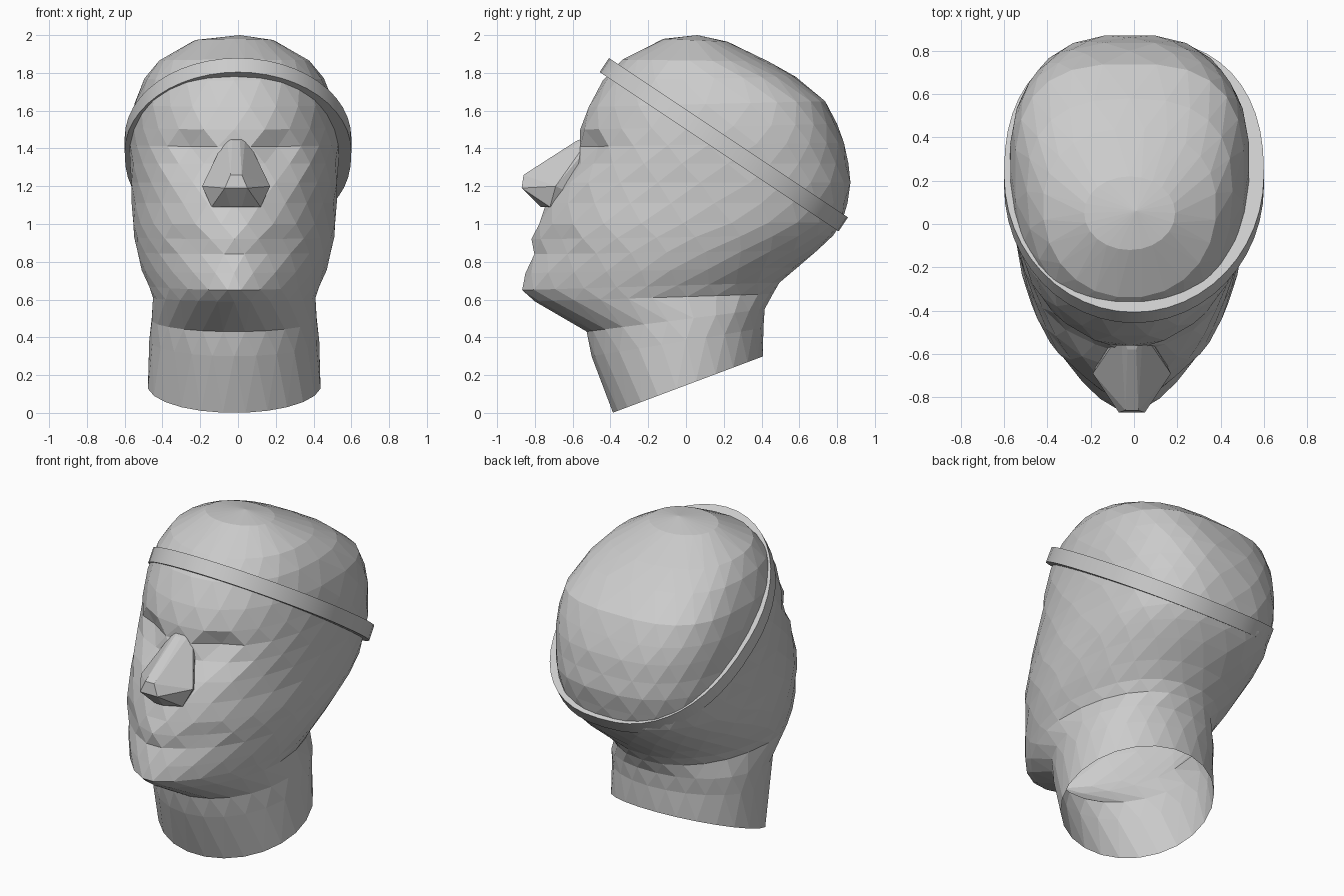
import bpy, bmesh
from math import sin, cos, pi, exp, copysign
from mathutils import Vector

if "Cube" in bpy.data.objects:
    bpy.data.objects.remove(bpy.data.objects["Cube"])

SHIFT = -0.02   # the head sits slightly left of centre


def power(v, p):
    return copysign(abs(v) ** (2 / p), v)


def finish(bm, name):
    bmesh.ops.recalc_face_normals(bm, faces=bm.faces)
    me = bpy.data.meshes.new(name)
    bm.to_mesh(me)
    bm.free()
    ob = bpy.data.objects.new(name, me)
    bpy.context.collection.objects.link(ob)
    return ob


def skin(bm, a, b):
    n = len(a)
    for i in range(n):
        bm.faces.new((a[i], a[(i + 1) % n], b[(i + 1) % n], b[i]))


# Head and neck: tilted rings, open at the bottom of the neck
# front y, front z, back y, back z, half width, widest y, front power, back power
RINGS = [
    (-.39, .00, .41, .30, .460, .00, 2.0, 2.0),
    (-.50, .30, .41, .45, .450, .00, 2.0, 2.0),
    (-.53, .43, .42, .55, .440, -.03, 2.0, 2.2),
    (-.80, .59, .46, .63, .430, -.18, 1.7, 2.2),
    (-.875, .65, .50, .69, .455, -.15, 1.6, 2.2),
    (-.85, .74, .59, .77, .490, -.08, 1.7, 2.2),
    (-.81, .84, .70, .86, .515, -.02, 1.8, 2.3),
    (-.81, .92, .78, .94, .530, .05, 1.9, 2.4),
    (-.78, 1.00, .83, 1.01, .538, .10, 2.0, 2.5),
    (-.74, 1.11, .855, 1.11, .543, .15, 2.0, 2.6),
    (-.67, 1.22, .875, 1.22, .548, .20, 2.1, 2.6),
    (-.61, 1.32, .86, 1.32, .552, .22, 2.2, 2.6),
    (-.58, 1.41, .84, 1.43, .555, .25, 2.2, 2.6),
    (-.56, 1.50, .80, 1.53, .550, .25, 2.2, 2.7),
    (-.52, 1.62, .74, 1.65, .530, .22, 2.2, 2.8),
    (-.44, 1.76, .58, 1.78, .475, .15, 2.2, 2.6),
    (-.34, 1.87, .44, 1.86, .400, .08, 2.1, 2.3),
    (-.12, 1.98, .22, 1.965, .21, .05, 2.0, 2.0),
]
# Face features mirrored left and right: x, z, x radius, z radius, push in y
FEATURES = [
    (.22, 1.38, .11, .08, .07),    # eye sockets
    (.20, 1.52, .12, .05, -.01),   # brows
    (.33, 1.22, .10, .10, -.02),   # cheekbones
    (.21, .91, .07, .06, .05),     # mouth corners
    (.04, .95, .08, .05, -.015),   # lips
]
N = 24
bm = bmesh.new()
loops = []
for r, (yf, zf, yb, zb, hw, yc, pf, pb) in enumerate(RINGS):
    loop = []
    for k in range(N):
        # every other ring is turned half a step to give triangular facets
        a = 2 * pi * (k + (.5 if r % 2 == 0 else 0)) / N
        c = cos(a)
        p = pf if c > 0 else pb
        x = hw * power(sin(a), p)
        y = yc + power(c, p) * ((yf - yc) if c > 0 else (yc - yb))
        z = zf + (zb - zf) * (y - yf) / (yb - yf)
        if y < -.2:
            for fx, fz, rx, rz, push in FEATURES:
                y += push * exp(-((abs(x) - fx) / rx) ** 2 - ((z - fz) / rz) ** 2)
        loop.append(bm.verts.new((x + SHIFT, y, z)))
    loops.append(loop)
for r, (a, b) in enumerate(zip(loops, loops[1:])):
    for i in range(N):
        j = (i + 1) % N
        if r % 2 == 0:
            bm.faces.new((a[i], b[j], b[i]))
            bm.faces.new((a[i], a[j], b[j]))
        else:
            bm.faces.new((a[i], a[j], b[i]))
            bm.faces.new((a[j], b[j], b[i]))
crown = bm.verts.new((SHIFT + .03, .06, 2.0))
for i in range(N):
    bm.faces.new((loops[-1][i], loops[-1][(i + 1) % N], crown))
finish(bm, "head")

# Nose: faceted wedge
bm = bmesh.new()
for x, y, z in [(.05, -.50, 1.47), (.02, -.58, 1.44), (.03, -.86, 1.26),
                (.06, -.87, 1.19), (.18, -.69, 1.20), (.13, -.72, 1.09),
                (.03, -.77, 1.09), (.09, -.54, 1.38), (.13, -.58, 1.15)]:
    for s in (-1, 1):
        bm.verts.new((s * x + SHIFT / 2, y, z))
bmesh.ops.convex_hull(bm, input=bm.verts)
bmesh.ops.delete(bm, geom=[v for v in bm.verts if not v.link_faces], context='VERTS')
finish(bm, "nose")

# Headband: strap on a plane sloping down to the back, its inside sunk in the head
along = Vector((0, 1.26, -.84)).normalized()
up = Vector((0, .84, 1.26)).normalized()
centre = Vector((0, .20, 1.42))
bm = bmesh.new()
strips = []
for inset, h in ((0, -.045), (0, .045), (.10, .045), (.10, -.045)):
    strip = []
    for k in range(48):
        a = 2 * pi * k / 48
        p = 2.0 if cos(a) < 0 else 2.4
        pos = (centre + along * power(cos(a), p) * (.76 - inset)
               + Vector((1, 0, 0)) * power(sin(a), p) * (.60 - inset) + up * h)
        strip.append(bm.verts.new(pos))
    strips.append(strip)
for i in range(4):
    skin(bm, strips[i], strips[(i + 1) % 4])
band = finish(bm, "headband")
bpy.context.view_layer.objects.active = band
band.select_set(True)
bpy.ops.object.shade_smooth_by_angle(angle=pi / 6)
